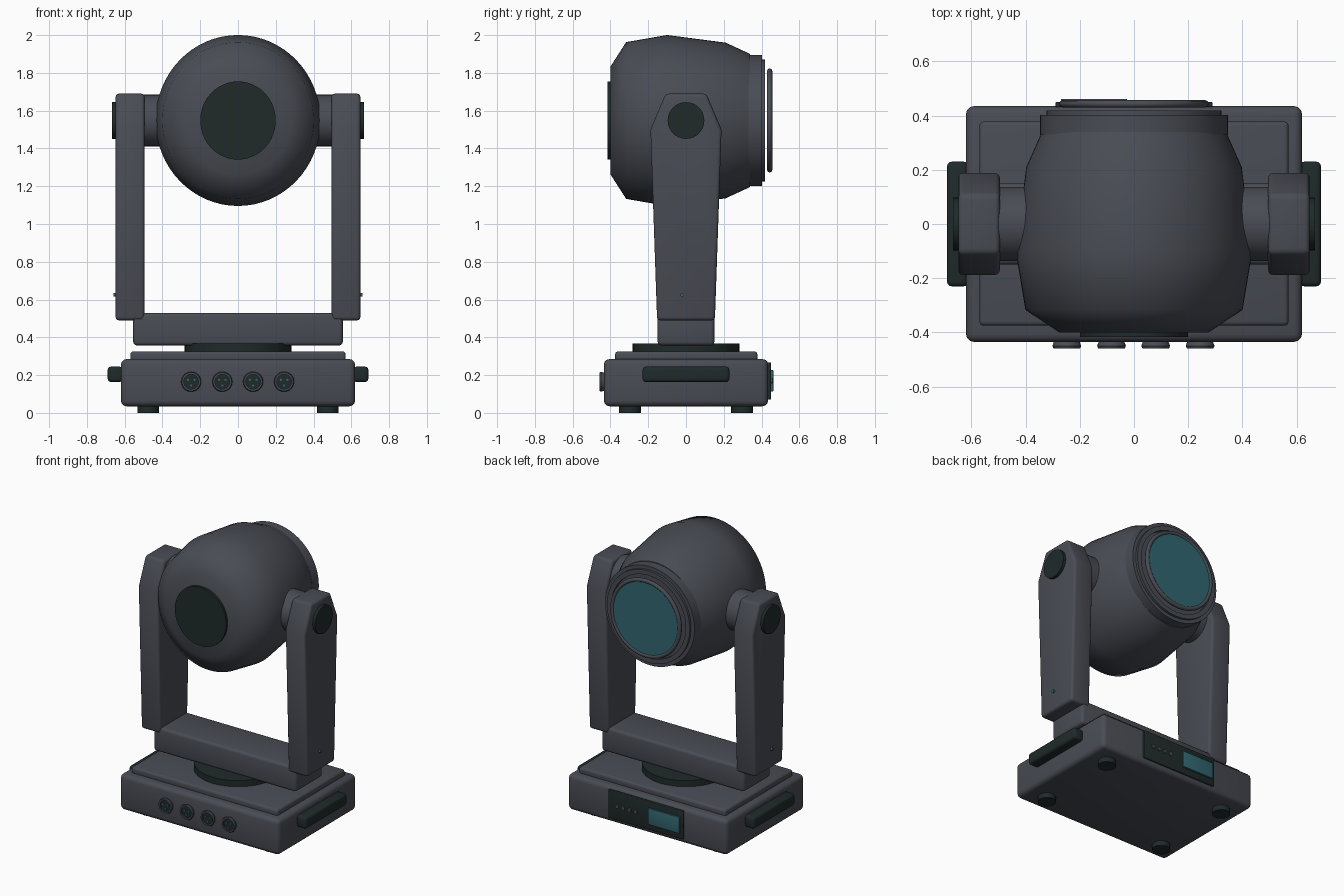
import bpy, bmesh, math
from mathutils import Matrix, Vector

if "Cube" in bpy.data.objects:
    bpy.data.objects.remove(bpy.data.objects["Cube"])


def material(name, rgb):
    m = bpy.data.materials.new(name)
    m.diffuse_color = (*rgb, 1)
    m.use_nodes = True
    m.node_tree.nodes["Principled BSDF"].inputs["Base Color"].default_value = m.diffuse_color
    return m


GREY = material("slate grey", (0.066, 0.072, 0.088))
DARK = material("dark green black", (0.014, 0.023, 0.023))
TEAL = material("teal glass", (0.032, 0.135, 0.165))


def finish(name, bm, mat, bevel=0, segments=3, angle=35):
    bmesh.ops.recalc_face_normals(bm, faces=bm.faces)
    me = bpy.data.meshes.new(name)
    bm.to_mesh(me)
    bm.free()
    ob = bpy.data.objects.new(name, me)
    bpy.context.collection.objects.link(ob)
    me.materials.append(mat)
    bpy.ops.object.select_all(action='DESELECT')
    ob.select_set(True)
    bpy.context.view_layer.objects.active = ob
    if bevel:
        mod = ob.modifiers.new("soft edges", 'BEVEL')
        mod.width = bevel
        mod.segments = segments
        mod.limit_method = 'ANGLE'
        mod.angle_limit = math.radians(25)
        bpy.ops.object.modifier_apply(modifier=mod.name)
    bpy.ops.object.shade_smooth_by_angle(angle=math.radians(angle))
    return ob


def box(name, lo, hi, mat, bevel=0):
    lo, hi = Vector(lo), Vector(hi)
    bm = bmesh.new()
    bmesh.ops.create_cube(bm, size=1, matrix=Matrix.Translation((lo + hi) / 2)
                          @ Matrix.Diagonal((*(hi - lo), 1)))
    return finish(name, bm, mat, bevel)


AXES = {'X': Matrix.Rotation(math.pi / 2, 4, 'Y'),
        'Y': Matrix.Rotation(-math.pi / 2, 4, 'X'),
        'Z': Matrix.Identity(4)}


def lathe(name, profile, centre, axis, mat, n=48, closed=False, scale_x=1, angle=35):
    """Revolve (radius, height) points around an axis; end caps unless closed."""
    bm = bmesh.new()
    rings = [[bm.verts.new((r * math.cos(2 * math.pi * i / n),
                            r * math.sin(2 * math.pi * i / n), h))
              for i in range(n)] for r, h in profile]
    pairs = list(zip(rings, rings[1:]))
    if closed:
        pairs.append((rings[-1], rings[0]))
    else:
        bm.faces.new(rings[0])
        bm.faces.new(rings[-1])
    for a, b in pairs:
        for i in range(n):
            j = (i + 1) % n
            bm.faces.new((a[i], a[j], b[j], b[i]))
    bm.transform(Matrix.Translation(centre) @ Matrix.Diagonal((scale_x, 1, 1, 1)) @ AXES[axis])
    return finish(name, bm, mat, angle=angle)


def disc(name, r, h0, h1, centre, axis, mat, n=32, **kw):
    return lathe(name, [(r, h0), (r, h1)], centre, axis, mat, n, **kw)


# Base housing, raised deck and feet
box("base_housing", (-0.62, -0.435, 0.035), (0.62, 0.435, 0.285), GREY, 0.03)
box("base_deck", (-0.57, -0.375, 0.27), (0.57, 0.378, 0.325), GREY, 0.015)
for sx in (-1, 1):
    for sy in (-1, 1):
        disc("foot", 0.058, 0, 0.045, (sx * 0.475, sy * 0.297, 0), 'Z', DARK)

# Side handles
for s in (-1, 1):
    x = sorted((s * 0.61, s * 0.69))
    box("handle", (x[0], -0.23, 0.163), (x[1], 0.23, 0.245), DARK, 0.018)

# Sockets on the front of the base: rim, dark insert, three contacts
for x in (-0.248, -0.083, 0.08, 0.244):
    c = (x, 0, 0.165)
    lathe("socket_rim", [(0.046, -0.43), (0.053, -0.45), (0.049, -0.459),
                         (0.039, -0.459), (0.039, -0.43)], c, 'Y', GREY, 32, closed=True)
    disc("socket_insert", 0.04, -0.45, -0.43, c, 'Y', DARK)
    for k in range(3):
        a = math.radians(90 + 120 * k)
        disc("socket_contact", 0.006, -0.455, -0.448,
             (x + 0.02 * math.cos(a), 0, 0.165 - 0.02 * math.sin(a)), 'Y', TEAL, 12)

# Control panel on the back of the base
box("control_panel", (-0.29, 0.43, 0.07), (0.29, 0.45, 0.268), DARK, 0.005)
box("display_screen", (-0.27, 0.445, 0.112), (-0.025, 0.462, 0.226), TEAL, 0.003)
for k in range(4):
    disc("panel_button", 0.014, 0.445, 0.458, (0.075 + 0.048 * k, 0, 0.17), 'Y', GREY, 16)

# Pan bearing and yoke crossbar
disc("pan_bearing", 0.282, 0.31, 0.368, (0, 0, 0), 'Z', DARK, 48)
box("yoke_crossbar", (-0.555, -0.15, 0.357), (0.555, 0.15, 0.53), GREY, 0.02)

# Yoke arms with tilt shafts, end caps and indicator lights
ARM = [(-0.153, 0.49), (0.153, 0.49), (0.188, 1.5), (0.108, 1.69), (-0.108, 1.69), (-0.188, 1.5)]
for s in (-1, 1):
    bm = bmesh.new()
    face = bm.faces.new([bm.verts.new((s * 0.495, y, z)) for y, z in ARM])
    out = bmesh.ops.extrude_face_region(bm, geom=[face])
    bmesh.ops.translate(bm, vec=(s * 0.153, 0, 0),
                        verts=[v for v in out['geom'] if isinstance(v, bmesh.types.BMVert)])
    if not any(f is face for f in bm.faces):
        bm.faces.new([v for v in face.verts])
    finish("yoke_arm", bm, GREY, 0.018)
    c = (0, 0, 1.548)
    disc("tilt_shaft", 0.137, *sorted((s * 0.3, s * 0.5)), c, 'X', GREY, 40)
    disc("tilt_cap", 0.097, *sorted((s * 0.64, s * 0.668)), c, 'X', DARK, 40)
    disc("indicator_light", 0.01, *sorted((s * 0.64, s * 0.66)), (0, -0.02, 0.625), 'X', TEAL, 12)

# Lamp head, a smooth barrel turned along the beam axis
HEAD = (0, 0, 1.548)
lathe("head_shell", [(0.285, -0.40), (0.415, -0.317), (0.4525, -0.10),
                     (0.412, 0.21), (0.352, 0.34)], HEAD, 'Y', GREY, 64,
      scale_x=0.965, angle=60)
disc("rear_cover", 0.207, -0.416, -0.39, HEAD, 'Y', DARK, 48, scale_x=0.965)

# Stepped lens bezel, floating lens rim and glass
lathe("lens_bezel", [(0.347, 0.33), (0.347, 0.402), (0.322, 0.402), (0.322, 0.418),
                     (0.29, 0.418), (0.29, 0.40)], HEAD, 'Y', GREY, 64)
RIM = [(0.262 + 0.014 * math.cos(a), 0.443 + 0.014 * math.sin(a))
       for a in (math.pi * k / 4 for k in range(8))]
lathe("lens_rim", RIM, HEAD, 'Y', GREY, 64, closed=True, angle=60)
disc("lens_glass", 0.256, 0.435, 0.449, HEAD, 'Y', TEAL, 64)
